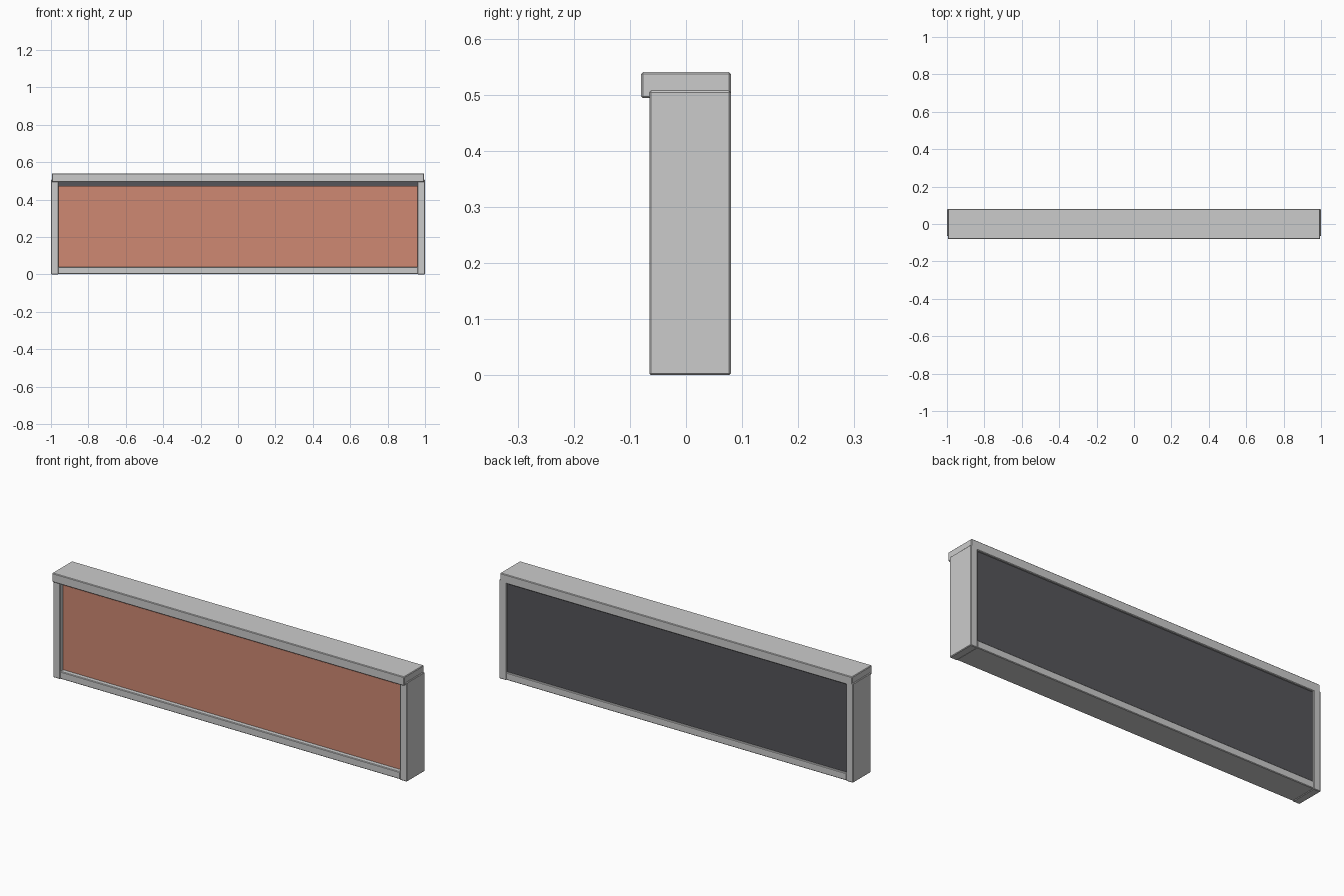
import bpy
import bmesh
from mathutils import Vector

if "Cube" in bpy.data.objects:
    bpy.data.objects.remove(bpy.data.objects["Cube"])


def material(name, color):
    mat = bpy.data.materials.new(name)
    mat.diffuse_color = color
    mat.use_nodes = True
    mat.node_tree.nodes["Principled BSDF"].inputs["Base Color"].default_value = mat.diffuse_color
    return mat


def box(name, lo, hi, mat=None, bevel=0.0):
    """Axis-aligned box between two corners, with an optional small edge bevel."""
    lo, hi = Vector(lo), Vector(hi)
    bm = bmesh.new()
    bmesh.ops.create_cube(bm, size=1)
    bmesh.ops.scale(bm, vec=hi - lo, verts=bm.verts)
    mesh = bpy.data.meshes.new(name)
    bm.to_mesh(mesh)
    bm.free()
    obj = bpy.data.objects.new(name, mesh)
    obj.location = (lo + hi) / 2
    bpy.context.collection.objects.link(obj)
    if mat:
        mesh.materials.append(mat)
    if bevel:
        mod = obj.modifiers.new("edge_bevel", 'BEVEL')
        mod.width = bevel
        mod.segments = 1
    return obj


terracotta = material("terracotta", (0.62, 0.25, 0.17, 1))
charcoal = material("charcoal", (0.09, 0.09, 0.10, 1))

# Side posts
for side, x0, x1 in (("left", -1.0, -0.96), ("right", 0.96, 1.0)):
    box(side + "_post", (x0, -0.065, 0), (x1, 0.08, 0.507), bevel=0.003)

# Bottom rail between the posts
box("bottom_rail", (-0.962, -0.064, 0.002), (0.962, 0.079, 0.04), bevel=0.003)

# Top cap, overhanging at the front
box("top_cap", (-0.995, -0.08, 0.494), (0.995, 0.08, 0.54), bevel=0.003)

# Dark backing board, and the coloured front panel stopping just below the cap
box("backing_board", (-0.961, -0.03, 0.038), (0.961, 0.07, 0.496), charcoal)
box("front_panel", (-0.961, -0.04, 0.038), (0.961, -0.029, 0.472), terracotta)
